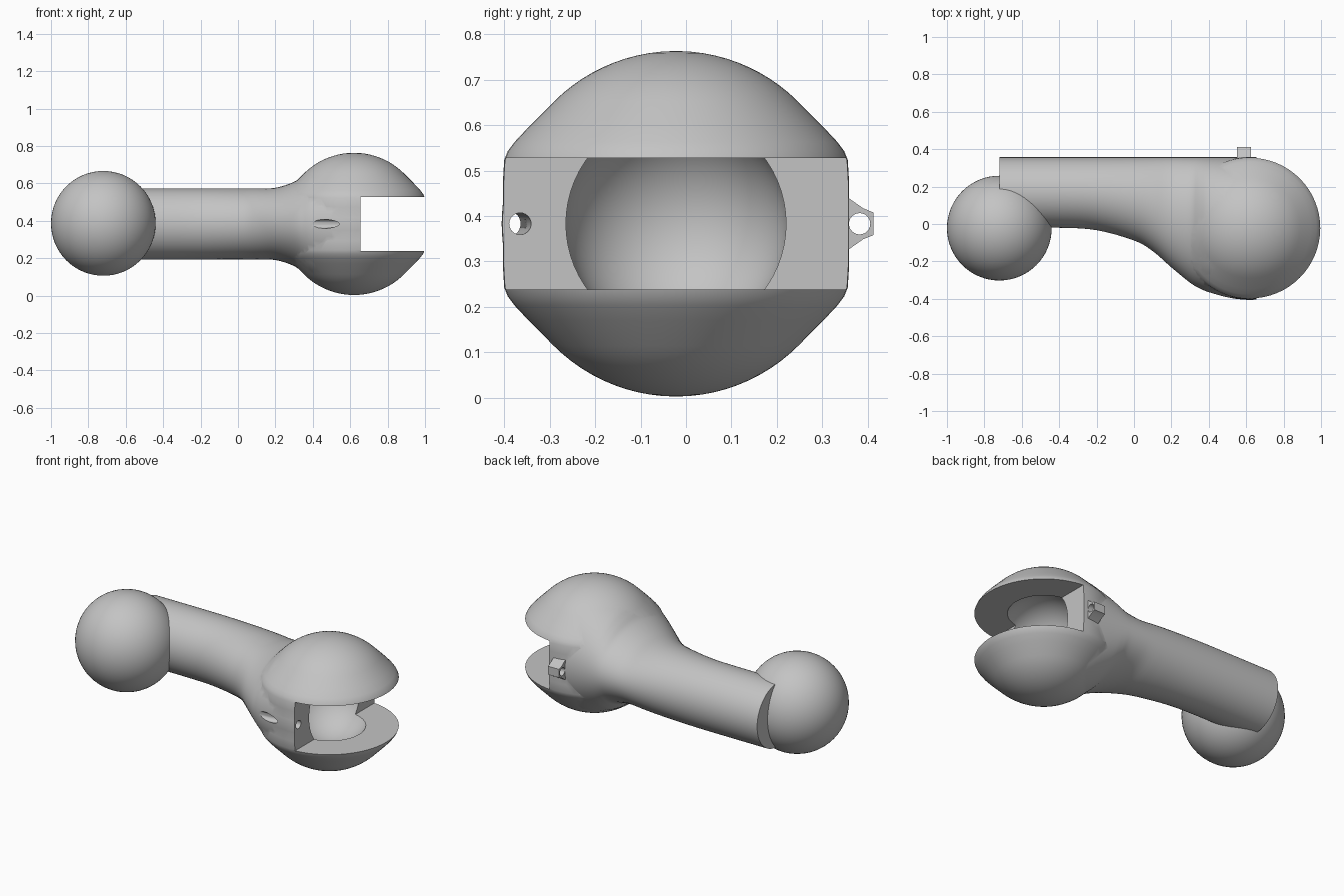
import bpy
import bmesh
from math import sin, cos, pi, radians
from mathutils import Vector, Matrix

if "Cube" in bpy.data.objects:
    bpy.data.objects.remove(bpy.data.objects["Cube"], do_unlink=True)

MID = 0.383                                # height of the long axis
HEAD = Vector((0.62, -0.022, MID))
SIDES = 64

grey = bpy.data.materials.new("plain_grey")
grey.use_nodes = True
grey.diffuse_color = (0.55, 0.55, 0.55, 1)
grey.node_tree.nodes["Principled BSDF"].inputs["Base Color"].default_value = grey.diffuse_color


def finish(name, bm):
    """Turn a bmesh into a linked grey object."""
    bmesh.ops.recalc_face_normals(bm, faces=bm.faces)
    mesh = bpy.data.meshes.new(name)
    bm.to_mesh(mesh)
    bm.free()
    mesh.materials.append(grey)
    obj = bpy.data.objects.new(name, mesh)
    bpy.context.collection.objects.link(obj)
    return obj


def skin(name, rings):
    """Bridge closed rings of points and cap both ends."""
    bm = bmesh.new()
    loops = [[bm.verts.new(p) for p in ring] for ring in rings]
    n = len(loops[0])
    for a, b in zip(loops, loops[1:]):
        for i in range(n):
            j = (i + 1) % n
            bm.faces.new((a[i], a[j], b[j], b[i]))
    bm.faces.new(loops[0])
    bm.faces.new(loops[-1])
    return finish(name, bm)


def sphere(name, centre, radius):
    bm = bmesh.new()
    bmesh.ops.create_uvsphere(bm, u_segments=SIDES, v_segments=SIDES // 2, radius=radius,
                              matrix=Matrix.Translation(centre))
    return finish(name, bm)


def box(name, low, high):
    low, high = Vector(low), Vector(high)
    bm = bmesh.new()
    bmesh.ops.create_cube(bm, size=1, matrix=Matrix.Translation((low + high) / 2)
                          @ Matrix.Diagonal((*(high - low), 1)))
    return finish(name, bm)


def rod(name, start, end, radius):
    start, end = Vector(start), Vector(end)
    axis = end - start
    turn = axis.to_track_quat('Z', 'Y').to_matrix().to_4x4()
    bm = bmesh.new()
    bmesh.ops.create_cone(bm, cap_ends=True, segments=24, radius1=radius, radius2=radius,
                          depth=axis.length, matrix=Matrix.Translation((start + end) / 2) @ turn)
    return finish(name, bm)


def combine(target, tool, operation):
    """Apply a boolean and drop the tool."""
    tool.hide_render = True
    mod = target.modifiers.new("combine", 'BOOLEAN')
    mod.operation, mod.object, mod.solver = operation, tool, 'EXACT'
    bpy.context.view_layer.objects.active = target
    bpy.ops.object.modifier_apply(modifier=mod.name)
    bpy.data.objects.remove(tool, do_unlink=True)


def smooth_path(points, steps):
    """Catmull-Rom curve through the points."""
    pts = [Vector(p) for p in points]
    pts = [2 * pts[0] - pts[1]] + pts + [2 * pts[-1] - pts[-2]]
    out = []
    for a, b, c, d in zip(pts, pts[1:], pts[2:], pts[3:]):
        for k in range(steps):
            t = k / steps
            out.append(0.5 * (2 * b + (c - a) * t + (2 * a - 5 * b + 4 * c - d) * t * t
                              + (3 * b - a - 3 * c + d) * t ** 3))
    return out + [pts[-2]]


# Arm: oval sections (x, front edge y, half height) with a straight back
BACK = 0.357
stations = [(-0.72, -0.02, 0.19), (-0.4, -0.02, 0.19), (-0.2, -0.033, 0.19), (0, -0.088, 0.19),
            (0.1, -0.145, 0.19), (0.2, -0.232, 0.193), (0.3, -0.314, 0.225), (0.35, -0.343, 0.265),
            (0.4, -0.365, 0.303), (0.5, -0.393, 0.352), (0.6, -0.405, 0.372), (0.66, -0.404, 0.365)]
rings = []
for x, front, tall in smooth_path(stations, 4):
    mid, half = (BACK + front) / 2, (BACK - front) / 2
    rings.append([(x, mid + half * cos(2 * pi * i / SIDES), MID + tall * sin(2 * pi * i / SIDES))
                  for i in range(SIDES)])
body = skin("arm_and_socket", rings)

# Socket head: domes running into sloped shoulders and a straight waist
R = 0.38
upper = [(R * sin(radians(a)), R * cos(radians(a))) for a in range(1, 46, 4)]
upper += [(0.325, 0.212), (0.355, 0.18), (0.37, 0.16), (0.378, 0.14), (0.381, 0.09)]
profile = upper + [(r, -z) for r, z in reversed(upper)]
head = skin("socket_head", [[HEAD + Vector((r * cos(2 * pi * i / SIDES), r * sin(2 * pi * i / SIDES), z))
                             for i in range(SIDES)] for r, z in profile])
combine(body, head, 'UNION')

# Jaw slot, ball cavity and the slanted cord hole
combine(body, sphere("cavity_cutter", HEAD, 0.245), 'DIFFERENCE')
combine(body, box("slot_cutter", (0.655, -1, MID - 0.145), (1.5, 1, MID + 0.145)), 'DIFFERENCE')
combine(body, rod("hole_cutter", (0.72, -0.359, MID), (0.3, -0.397, MID), 0.024), 'DIFFERENCE')

# Cord lug on the back
outline = [(0.335, -0.07), (0.36, -0.055), (0.39, -0.034), (0.412, -0.025)]
outline += [(y, -z) for y, z in reversed(outline)]
lug = skin("cord_lug", [[(x, y, MID + z) for y, z in outline] for x in (0.55, 0.625)])
combine(lug, rod("lug_hole_cutter", (0.4, 0.382, MID), (0.8, 0.382, MID), 0.0235), 'DIFFERENCE')

# Ball at the other end
ball = sphere("joint_ball", (-0.72, -0.022, MID + 0.003), 0.28)

# Smooth rounded surfaces, keep cut edges crisp
bpy.ops.object.select_all(action='DESELECT')
for obj in (body, lug, ball):
    obj.select_set(True)
bpy.context.view_layer.objects.active = body
bpy.ops.object.shade_smooth_by_angle(angle=radians(30))
